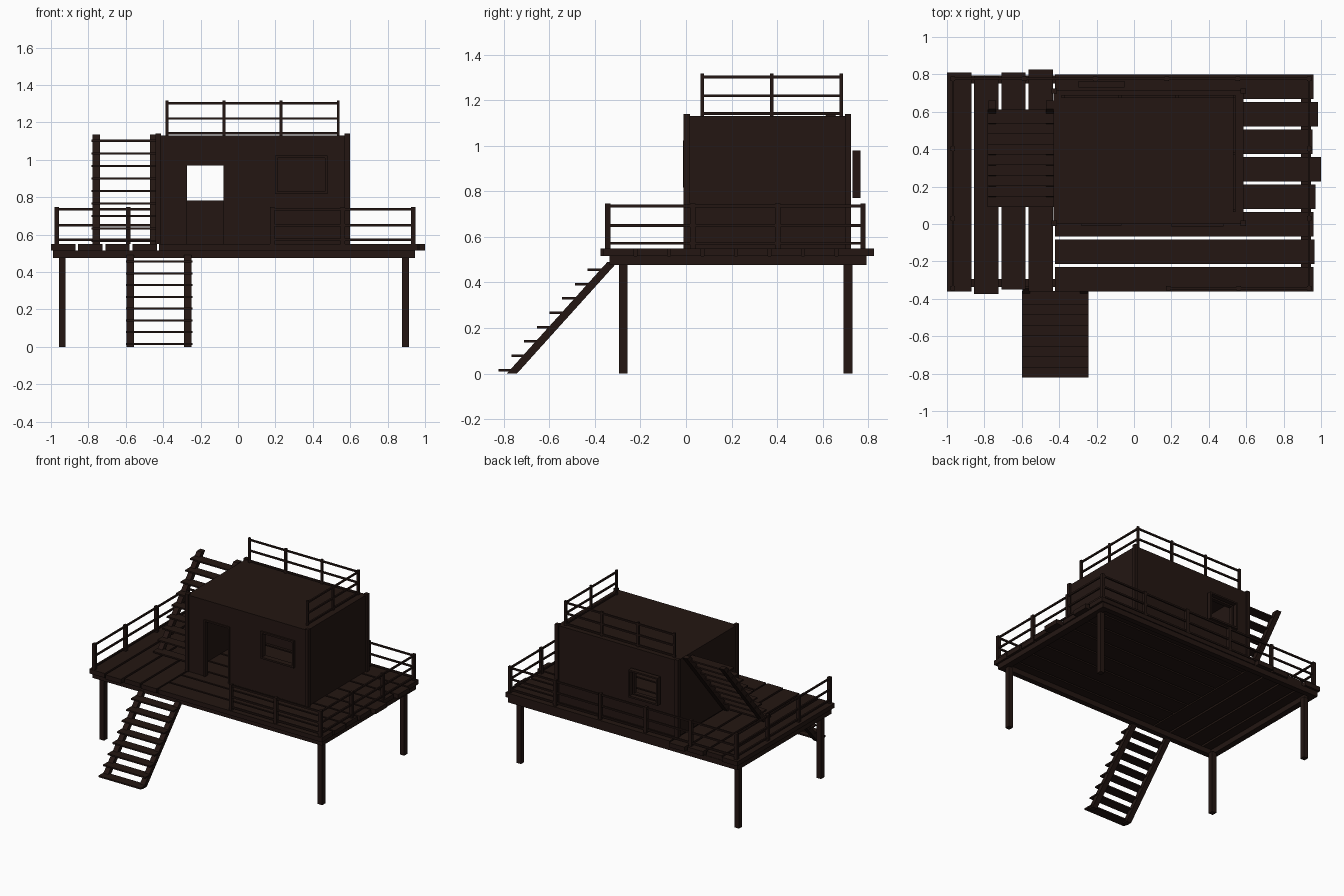
import bpy, bmesh

if "Cube" in bpy.data.objects:
    bpy.data.objects.remove(bpy.data.objects["Cube"])

wood = bpy.data.materials.new("dark_wood")
wood.diffuse_color = (0.017, 0.008, 0.006, 1)
wood.use_nodes = True
wood.node_tree.nodes["Principled BSDF"].inputs["Base Color"].default_value = wood.diffuse_color

SIDE = [(0, 3, 2, 1), (4, 5, 6, 7), (0, 1, 5, 4), (1, 2, 6, 5), (2, 3, 7, 6), (3, 0, 4, 7)]


def finish(name, bm):
    bmesh.ops.recalc_face_normals(bm, faces=bm.faces)
    mesh = bpy.data.meshes.new(name)
    bm.to_mesh(mesh)
    bm.free()
    mesh.materials.append(wood)
    ob = bpy.data.objects.new(name, mesh)
    bpy.context.collection.objects.link(ob)
    return ob


def boxes(name, items):
    """One object from boxes given as (x0, x1, y0, y1, z0, z1)."""
    bm = bmesh.new()
    for x0, x1, y0, y1, z0, z1 in items:
        v = [bm.verts.new((x, y, z)) for z in (z0, z1)
             for x, y in ((x0, y0), (x1, y0), (x1, y1), (x0, y1))]
        for f in SIDE:
            bm.faces.new([v[i] for i in f])
    return finish(name, bm)


def ring(x0, x1, z0, z1, hole, y0, y1):
    """Four boxes around a rectangular hole in an upright panel."""
    hx0, hx1, hz0, hz1 = hole
    out = [(x0, hx0, y0, y1, z0, z1), (hx1, x1, y0, y1, z0, z1), (hx0, hx1, y0, y1, hz1, z1)]
    if hz0 > z0:
        out.append((hx0, hx1, y0, y1, z0, hz0))
    return out


def railing(name, start, end, spans, z0, post_h, rail_z, w):
    """Evenly spaced posts joined by thin rails, along x or y."""
    (ax, ay), (bx, by) = start, end
    items = []
    for i in range(spans + 1):
        t = i / spans
        x, y = ax + (bx - ax) * t, ay + (by - ay) * t
        items.append((x - w, x + w, y - w, y + w, z0, z0 + post_h))
    r = 0.006
    for z in rail_z:
        items.append((min(ax, bx) - r, max(ax, bx) + r, min(ay, by) - r, max(ay, by) + r, z - r, z + r))
    boxes(name, items)


def stairs(name, x0, x1, y0, z0, z1, count, rise, s0, s1):
    """Treads plus two sloping stringers; s0, s1 are the lower and upper front y."""
    run, depth = 0.0557, 0.075
    boxes(name + "_treads", [(x0, x1, y0 + i * run, y0 + i * run + depth,
                              z0 + 0.010 + i * rise, z0 + 0.021 + i * rise) for i in range(count)])
    bm = bmesh.new()
    profile = [(s0, z0), (s0 + 0.045, z0), (s1 + 0.045, z1), (s1, z1)]
    for xa, xb in ((x0 + 0.004, x0 + 0.044), (x1 - 0.046, x1 - 0.006)):
        v = [bm.verts.new((x, y, z)) for x in (xa, xb) for y, z in profile]
        for f in SIDE:
            bm.faces.new([v[i] for i in f])
    finish(name + "_stringers", bm)


# legs and under-frame
boxes("legs", [(x, x + 0.037, y, y + 0.039, 0, 0.48)
               for x in (-0.958, 0.878) for y in (-0.295, 0.692)])
boxes("deck_frame", [(-0.99, 0.945, -0.336, -0.295, 0.476, 0.516),
                     (-0.99, 0.945, 0.752, 0.793, 0.476, 0.516),
                     (-0.99, -0.945, -0.295, 0.752, 0.476, 0.516),
                     (0.893, 0.945, -0.295, 0.752, 0.476, 0.516)])

# uneven deck planks: four run front to back, eight run sideways
side_ends = [(-0.36, 0.81), (-0.375, 0.79), (-0.35, 0.81), (-0.36, 0.825)]
boxes("left_planks", [(-1 + i * 0.1455, -0.87 + i * 0.1455, a, b, 0.516, 0.55)
                      for i, (a, b) in enumerate(side_ends)])
right_ends = [0.96, 0.965, 0.96, 0.97, 1.0, 0.955, 0.985, 0.96]
boxes("right_planks", [(-0.422, e, -0.362 + i * 0.147, -0.229 + i * 0.147, 0.516, 0.55)
                       for i, e in enumerate(right_ends)])

# cabin walls with door and window openings
door = (-0.272, -0.078, 0.55, 0.97)
front_win = (0.21, 0.465, 0.83, 1.01)
back_win = (-0.285, -0.062, 0.783, 0.968)
X0, X1, Y0, Y1, Z0, Z1 = -0.43, 0.585, 0.0, 0.715, 0.55, 1.11
boxes("front_wall", ring(X0, 0.05, Z0, Z1, door, Y0, Y0 + 0.03)
      + ring(0.05, X1, Z0, Z1, front_win, Y0, Y0 + 0.03))
boxes("back_wall", ring(X0, X1, Z0, Z1, back_win, Y1 - 0.03, Y1))
boxes("side_walls", [(x, x + 0.03, Y0 + 0.03, Y1 - 0.03, Z0, Z1) for x in (X0, X1 - 0.03)])
boxes("roof", [(X0, X1, Y0, Y1, Z1, 1.13)])
boxes("corner_posts", [(x, x + 0.028, y, y + 0.028, Z0, 1.14)
                       for x in (-0.44, 0.57) for y in (-0.01, 0.697)])
boxes("front_window_frame", ring(0.197, 0.478, 0.817, 1.023, front_win, -0.013, 0.015))
boxes("back_window_frame", ring(-0.297, -0.05, 0.77, 0.98, back_win, 0.73, 0.765))
boxes("door_frame", ring(-0.284, -0.066, Z0, 0.982, door, -0.008, 0.015))

# deck railings
deck = (0.55, 0.197, (0.572, 0.65, 0.735), 0.012)
L, R, F, B = -0.968, 0.936, -0.344, 0.777
railing("left_railing", (L, F), (L, B), 3, *deck)
railing("right_railing", (R, F), (R, B), 3, *deck)
railing("back_railing", (L, B), (R, B), 5, *deck)
railing("front_railing", (0.184, F), (R, F), 2, *deck)

# roof railings
top = (1.13, 0.187, (1.142, 1.22, 1.302), 0.008)
railing("roof_back_railing", (-0.38, 0.681), (0.536, 0.681), 3, *top)
railing("roof_side_railing", (0.536, 0.071), (0.536, 0.681), 2, *top)

# lower stairs to the deck, upper stairs to the roof
stairs("lower_stairs", -0.6, -0.243, -0.822, 0.0, 0.49, 8, 0.0628, -0.787, -0.345)
stairs("upper_stairs", -0.782, -0.425, 0.092, 0.55, 1.135, 9, 0.067, 0.128, 0.615)
